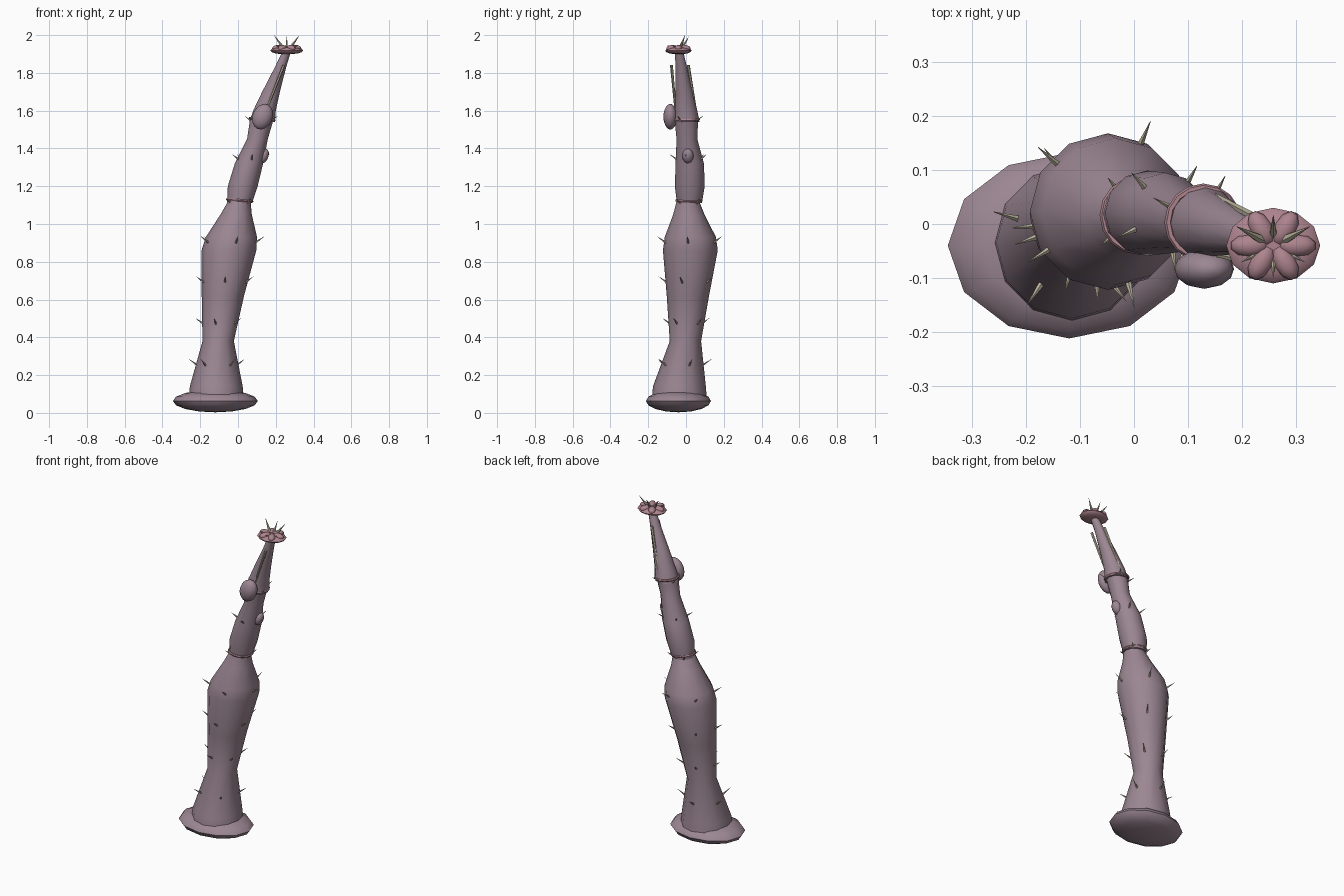
import bpy, bmesh, math
from mathutils import Vector, Matrix

if "Cube" in bpy.data.objects:
    bpy.data.objects.remove(bpy.data.objects["Cube"])


def material(name, rgb):
    m = bpy.data.materials.new(name)
    m.diffuse_color = (*rgb, 1)
    m.use_nodes = True
    m.node_tree.nodes["Principled BSDF"].inputs["Base Color"].default_value = m.diffuse_color
    return m


MAUVE = material("mauve", (0.33, 0.24, 0.29))
PINK = material("pink", (0.42, 0.23, 0.27))
BONE = material("bone", (0.50, 0.46, 0.34))


def finish(bm, name, mat, angle=50):
    me = bpy.data.meshes.new(name)
    bmesh.ops.recalc_face_normals(bm, faces=bm.faces)
    bm.to_mesh(me)
    bm.free()
    ob = bpy.data.objects.new(name, me)
    bpy.context.collection.objects.link(ob)
    me.materials.append(mat)
    bpy.ops.object.select_all(action='DESELECT')
    ob.select_set(True)
    bpy.context.view_layer.objects.active = ob
    bpy.ops.object.shade_smooth_by_angle(angle=math.radians(angle))
    return ob


def loft(name, rings, mat, n=12):
    """Stack of n-sided rings (x, y, z, radius) closed at both ends."""
    bm = bmesh.new()
    loops = [[bm.verts.new((x + r * math.cos(a), y + r * math.sin(a), z))
              for a in (2 * math.pi * i / n for i in range(n))] for x, y, z, r in rings]
    for a, b in zip(loops, loops[1:]):
        for i in range(n):
            bm.faces.new((a[i], a[(i + 1) % n], b[(i + 1) % n], b[i]))
    bm.faces.new(loops[0])
    bm.faces.new(loops[-1])
    return finish(bm, name, mat)


def blob(bm, c, size, rot=Matrix(), u=12, v=8):
    bmesh.ops.create_uvsphere(bm, u_segments=u, v_segments=v, radius=1,
                              matrix=Matrix.Translation(c) @ rot @ Matrix.Diagonal((*size, 1)))


def cone(bm, a, b, r1, r2=0.0005, n=6):
    a, b = Vector(a), Vector(b)
    d = b - a
    bmesh.ops.create_cone(bm, cap_ends=True, segments=n, radius1=r1, radius2=r2, depth=d.length,
                          matrix=Matrix.Translation((a + b) / 2) @ d.to_track_quat('Z', 'Y').to_matrix().to_4x4())


# stalk segments
LOWER = [(-.115, -.035, .08, .145), (-.115, -.035, .14, .14), (-.105, -.003, .38, .083),
         (-.08, .01, .62, .112), (-.048, .023, .86, .145), (-.035, .023, .93, .136),
         (-.01, .015, 1.05, .083), (.007, .01, 1.12, .06)]
MIDDLE = [(.008, .018, 1.11, .066), (.025, .02, 1.2, .079), (.058, .02, 1.32, .075),
          (.103, .005, 1.45, .055), (.125, .002, 1.55, .062)]
UPPER = [(.128, .003, 1.54, .068), (.14, 0, 1.6, .06), (.175, -.01, 1.7, .047),
         (.225, -.025, 1.83, .03), (.26, -.038, 1.92, .022)]
loft("lower_stalk", LOWER, MAUVE)
loft("middle_stalk", MIDDLE, MAUVE)
loft("upper_stalk", UPPER, MAUVE)

# foot disc
bm = bmesh.new()
blob(bm, (-.12, -.04, .063), (.225, .172, .06))
finish(bm, "foot", MAUVE)

# joint collars
for name, c, R in (("lower_collar", (.009, .016, 1.125), .066), ("upper_collar", (.128, .003, 1.555), .065)):
    rot = Matrix.Rotation(math.radians(5), 4, 'Y')
    bm = bmesh.new()
    N, M = 16, 6
    g = [[bm.verts.new(Vector(c) + rot @ Vector(((R + .007 * math.cos(q)) * math.cos(p),
                                                  (R + .007 * math.cos(q)) * math.sin(p), .007 * math.sin(q))))
          for q in (2 * math.pi * j / M for j in range(M))]
         for p in (2 * math.pi * i / N for i in range(N))]
    for i in range(N):
        for j in range(M):
            bm.faces.new((g[i][j], g[(i + 1) % N][j], g[(i + 1) % N][(j + 1) % M], g[i][(j + 1) % M]))
    finish(bm, name, PINK)

# side buds
lean = Matrix.Rotation(math.radians(22), 4, 'Y')
bm = bmesh.new()
blob(bm, (.13, -.083, 1.568), (.053, .037, .07), lean)
blob(bm, (.135, .01, 1.36), (.026, .03, .041), lean)
finish(bm, "buds", MAUVE)

# long ribs beside the upper stalk
bm = bmesh.new()
cone(bm, (.15, -.055, 1.6), (.243, -.077, 1.84), .006, .008)
cone(bm, (.15, .052, 1.6), (.225, .012, 1.84), .006, .008)
finish(bm, "ribs", BONE, 30)


def at(z):
    """Centre and radius of the stalk at height z."""
    rings = LOWER[:-1] + MIDDLE + UPPER[1:]
    for a, b in zip(rings, rings[1:]):
        if a[2] <= z <= b[2]:
            t = (z - a[2]) / (b[2] - a[2])
            return [p + (q - p) * t for p, q in zip(a, b)]


# thorns in rows
bm = bmesh.new()
for z, count, start, ln in ((.25, 5, 20, .05), (.47, 5, 40, .045), (.69, 5, 55, .045), (.9, 5, 67, .05),
                            (1.11, 4, 40, .03), (1.34, 5, 60, .04), (1.54, 4, 62, .045)):
    x, y, _, r = at(z)
    for k in range(count):
        a = math.radians(start + 360 * k / count)
        d = Vector((math.cos(a), math.sin(a), 0))
        base = Vector((x, y, z)) + d * (r - .008)
        cone(bm, base, base + d * ln + Vector((0, 0, ln * .7)), .0065, n=5)
finish(bm, "thorns", BONE, 30)

# crown disc with petals
C = Vector((.258, -.04, 1.918))
bm = bmesh.new()
blob(bm, C, (.087, .07, .02))
for k in range(6):
    a = math.radians(60 * k)
    blob(bm, C + Vector((.044 * math.cos(a), .036 * math.sin(a), .012)), (.036, .021, .018),
         Matrix.Rotation(a, 4, 'Z'), 10, 6)
finish(bm, "crown", PINK)

# crown spikes: tall at the back, low at the front
bm = bmesh.new()
for k in range(6):
    a = math.radians(30 + 60 * k)
    d = Vector((math.cos(a), math.sin(a) * .9, 0))
    tip, up, r = (.078, .082, .01) if k in (0, 2) else (.062, .075, .008) if k == 1 else (.068, .028, .006)
    cone(bm, C + d * .02 + Vector((0, 0, .012)), C + d * tip + Vector((0, 0, up)), r)
finish(bm, "crown_spikes", BONE, 30)
